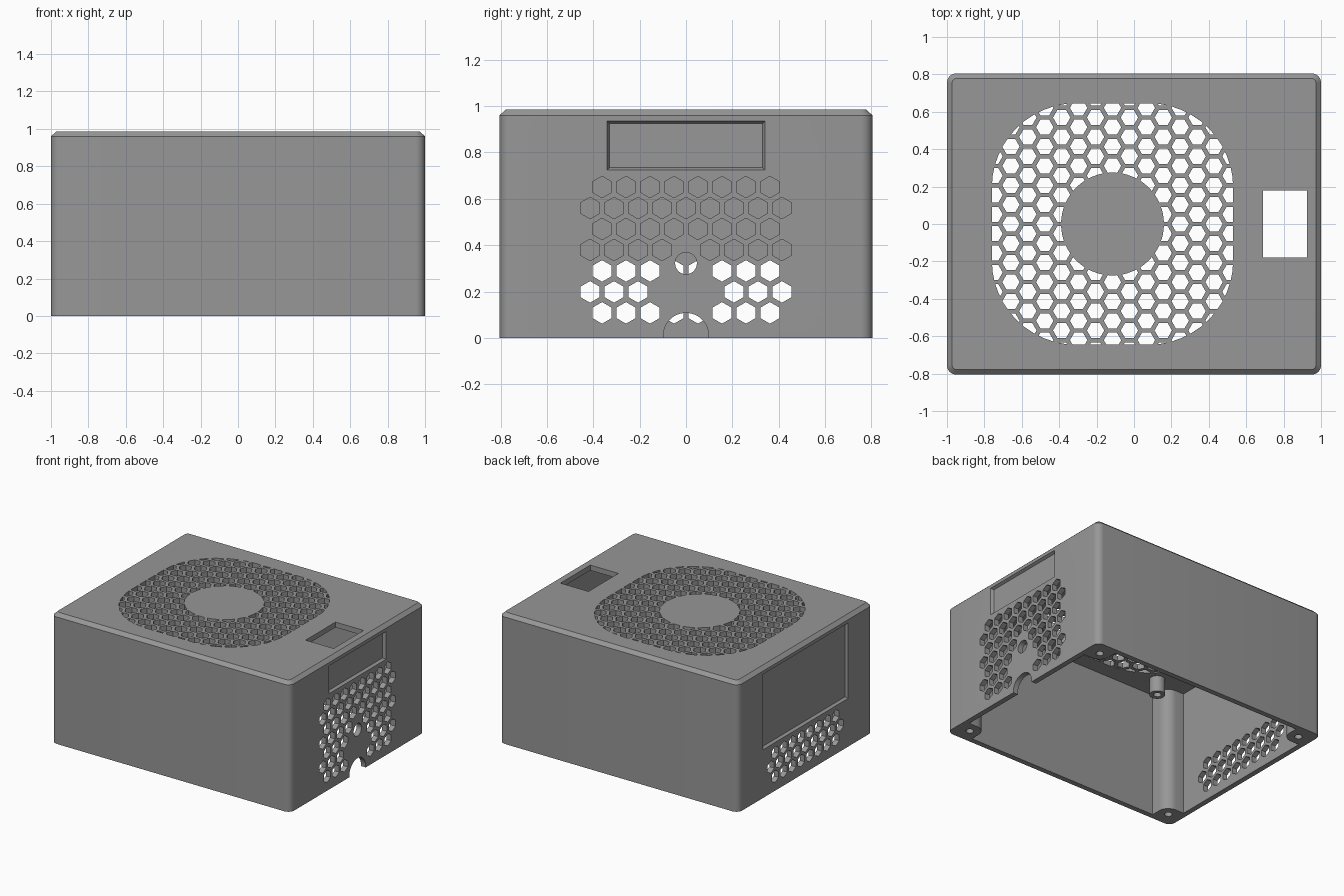
import bpy, bmesh, math

if "Cube" in bpy.data.objects:
    bpy.data.objects.remove(bpy.data.objects["Cube"])

HX, HY, HZ = 1.0, 0.805, 0.985      # outer half width, half depth, height
WALL = 0.04
FAN_X = -0.115                      # centre of the fan grille
PITCH, ROW = 0.1035, 0.0905         # honeycomb spacing
HEX_R = 0.0465

grey = bpy.data.materials.new("grey plastic")
grey.diffuse_color = (0.31, 0.31, 0.31, 1)
grey.use_nodes = True
grey.node_tree.nodes["Principled BSDF"].inputs["Base Color"].default_value = grey.diffuse_color


def arc(cx, cy, r, a0, a1, n):
    return [(cx + r * math.cos(math.radians(a0 + (a1 - a0) * i / n)),
             cy + r * math.sin(math.radians(a0 + (a1 - a0) * i / n))) for i in range(n + 1)]


def circle(cx, cy, r, n=32, turn=0):
    return arc(cx, cy, r, turn, turn + 360, n)[:-1]


def rect(u0, u1, v0, v1):
    return [(u0, v0), (u1, v0), (u1, v1), (u0, v1)]


def rounded(hx, hy, r, n=8, cx=0):
    pts = []
    for k, (sx, sy) in enumerate([(1, 1), (-1, 1), (-1, -1), (1, -1)]):
        pts += arc(cx + sx * (hx - r), sy * (hy - r), r, 90 * k, 90 * k + 90, n)
    return pts


def lofts(name, solids, axis='z'):
    """One object made of solids; each solid is a list of (outline, height)."""
    bm = bmesh.new()
    for sections in solids:
        rings = [[bm.verts.new((u, v, h) if axis == 'z' else (h, u, v)) for u, v in pts]
                 for pts, h in sections]
        bm.faces.new(rings[0])
        bm.faces.new(rings[-1])
        for a, b in zip(rings, rings[1:]):
            for i in range(len(a)):
                j = (i + 1) % len(a)
                bm.faces.new((a[i], a[j], b[j], b[i]))
    bmesh.ops.recalc_face_normals(bm, faces=bm.faces)
    me = bpy.data.meshes.new(name)
    bm.to_mesh(me)
    bm.free()
    me.materials.append(grey)
    ob = bpy.data.objects.new(name, me)
    bpy.context.collection.objects.link(ob)
    return ob


def boolean(ob, cutter, op='DIFFERENCE'):
    mod = ob.modifiers.new("cut", 'BOOLEAN')
    mod.operation, mod.object, mod.solver = op, cutter, 'EXACT'
    bpy.context.view_layer.objects.active = ob
    bpy.ops.object.modifier_apply(modifier=mod.name)
    bpy.data.objects.remove(cutter)


def smooth(ob):
    bpy.ops.object.select_all(action='DESELECT')
    ob.select_set(True)
    bpy.context.view_layer.objects.active = ob
    bpy.ops.object.shade_smooth_by_angle()


# Outer case with rounded corners and chamfered top edge
shell = lofts("case_shell", [[(rounded(HX, HY, 0.05), 0),
                              (rounded(HX, HY, 0.05), HZ - 0.025),
                              (rounded(HX - 0.027, HY - 0.027, 0.025), HZ)]])

# Cavity open at the bottom, notched to leave a screw post in each corner
post, pr = 0.19, 0.08
corner = ([(HX - WALL, HY - post)] +
          arc(HX - post + pr, HY - post + pr, pr, 270, 180, 8) +
          [(HX - post, HY - WALL)])
outline = []
for sx, sy in [(1, 1), (-1, 1), (-1, -1), (1, -1)]:
    pts = [(sx * x, sy * y) for x, y in corner]
    outline += pts if sx * sy > 0 else pts[::-1]
boolean(shell, lofts("cavity", [[(outline, -0.1), (outline, HZ - WALL)]]))

# Screw holes in the posts
boolean(shell, lofts("screw_holes", [
    [(circle(sx * (HX - 0.11), sy * (HY - 0.11), 0.027, 20), h) for h in (-0.1, 0.3)]
    for sx in (-1, 1) for sy in (-1, 1)]))

# Honeycomb fan grille in the top, clipped to a rounded square around a solid hub
hexes = []
for i in range(-8, 9):
    for j in range(-8, 8):
        y = (j + (0.5 if i % 2 else 0)) * PITCH
        if abs(y) < 0.72:
            cell = circle(FAN_X + i * ROW, y, HEX_R, 6)
            hexes.append([(cell, 0.9), (cell, 1.05)])
grille = lofts("grille_cutter", hexes)
clip = rounded(0.645, 0.645, 0.45, 12, FAN_X)
boolean(grille, lofts("grille_outline", [[(clip, 0.85), (clip, 1.1)]]), 'INTERSECT')
hub = circle(FAN_X, 0, 0.275, 64)
boolean(grille, lofts("grille_hub", [[(hub, 0.85), (hub, 1.1)]]))
boolean(shell, grille)

# Rectangular window in the top
win = rect(0.69, 0.925, -0.178, 0.18)
boolean(shell, lofts("window", [[(win, 0.9), (win, 1.1)]]))


# Side vents: rows of upright hexagons, skipping a central gap
def vent(sign, rows):
    solids = []
    for k, gap in rows:
        n = 9 if k % 2 else 8
        for i in range(n):
            y = (i - (n - 1) / 2) * PITCH
            if abs(y) >= gap:
                cell = circle(y, 0.108 + k * ROW, HEX_R, 6, 30)
                solids.append([(cell, sign * 0.9), (cell, sign * 1.1)])
    return solids


right = vent(1, [(0, 0.12), (1, 0.15), (2, 0.12), (3, 0.05), (4, 0), (5, 0), (6, 0)])
# Cable hole and cable arch on the right side
for z, r in ((0.322, 0.047), (0.01, 0.098)):
    right.append([(circle(0, z, r), 0.9), (circle(0, z, r), 1.1)])
boolean(shell, lofts("right_vent", right, 'x'))
boolean(shell, lofts("left_vent", vent(-1, [(0, 0), (1, 0), (2, 0)]), 'x'))

# Shallow label recesses with sloped borders
for sign, hy, z0, z1 in ((1, 0.34, 0.725, 0.935), (-1, 0.51, 0.365, 0.935)):
    outer = rect(-hy, hy, z0, z1)
    inner = rect(-hy + 0.01, hy - 0.01, z0 + 0.01, z1 - 0.01)
    boolean(shell, lofts("recess", [[(outer, sign * 1.05), (outer, sign),
                                     (inner, sign * 0.98)]], 'x'))
smooth(shell)

# Fan standoffs hanging from the ceiling
for n, (sx, sy) in enumerate([(-1, -1), (-1, 1), (1, -1), (1, 1)]):
    x, y = FAN_X + sx * 0.58, sy * 0.58
    tube = lofts("fan_standoff_%d" % (n + 1), [[(circle(x, y, 0.055), 0.825),
                                                (circle(x, y, 0.055), HZ - WALL + 0.005)]])
    bore = circle(x, y, 0.027, 20)
    boolean(tube, lofts("bore", [[(bore, 0.7), (bore, 0.93)]]))
    smooth(tube)
